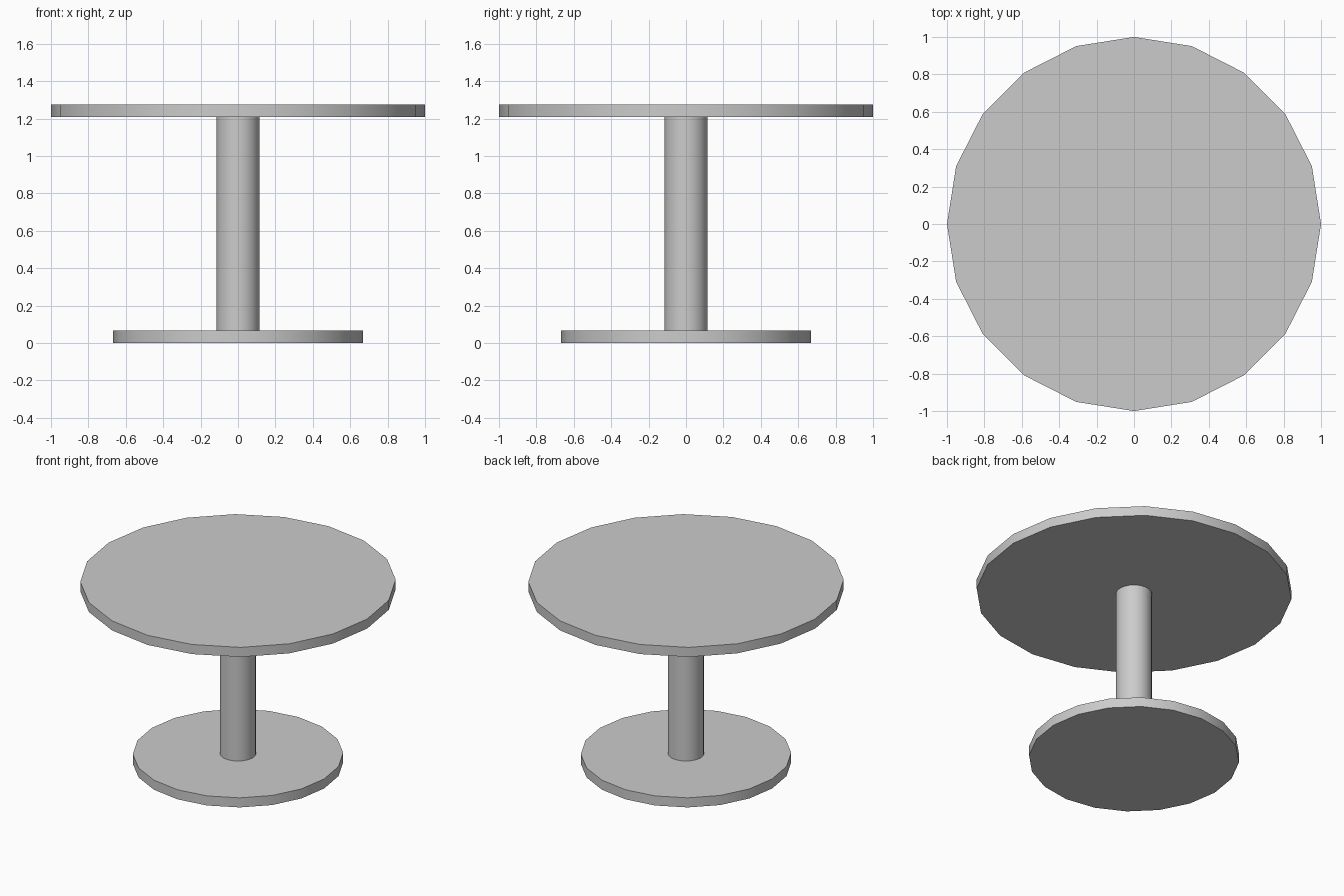
import bpy
import math

if "Cube" in bpy.data.objects:
    bpy.data.objects.remove(bpy.data.objects["Cube"])

SIDES = 20


def disc(name, radius, z0, z1):
    """Upright cylinder with a corner on the +x and +y axes."""
    bpy.ops.mesh.primitive_cylinder_add(
        vertices=SIDES, radius=radius, depth=z1 - z0,
        location=(0, 0, (z0 + z1) / 2))
    obj = bpy.context.object
    obj.name = name
    bpy.ops.object.shade_smooth_by_angle(angle=math.radians(30))
    return obj


# Floor plate, pedestal column and round top
disc("base_plate", 0.667, 0.0, 0.067)
disc("column", 0.115, 0.067, 1.208)
disc("table_top", 1.0, 1.208, 1.275)
